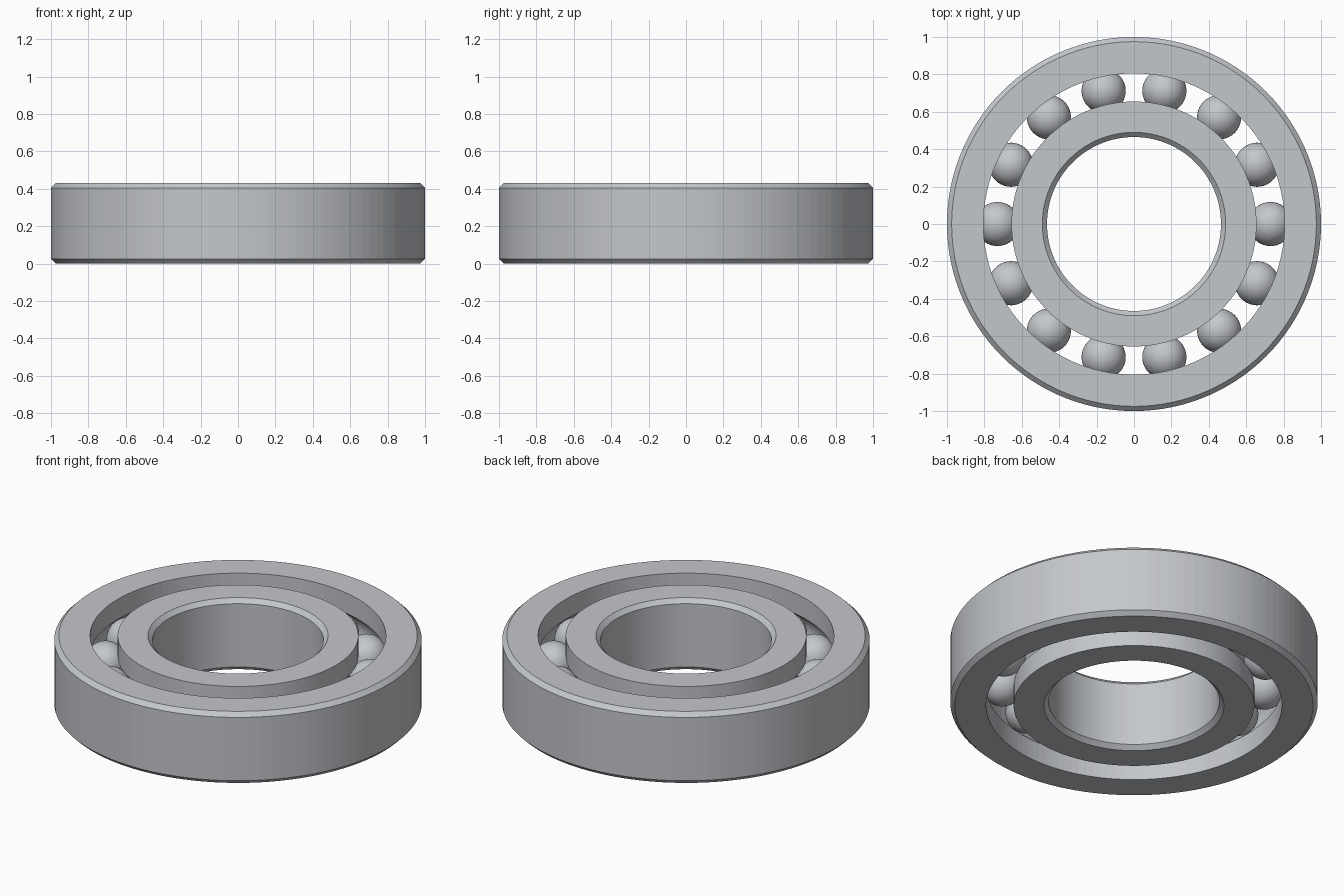
import bpy
import bmesh
import math

if "Cube" in bpy.data.objects:
    bpy.data.objects.remove(bpy.data.objects["Cube"], do_unlink=True)

HEIGHT = 0.43
MID = HEIGHT / 2
CHAMFER = 0.025
PITCH = 0.73        # radius of the ball circle
BALL = 0.118
GROOVE = 0.12
BALLS = 14
SEGMENTS = 120

steel = bpy.data.materials.new("brushed steel")
steel.use_nodes = True
colour = (0.55, 0.57, 0.60, 1)
steel.diffuse_color = colour
steel.node_tree.nodes["Principled BSDF"].inputs["Base Color"].default_value = colour


def finish(bm, name):
    bmesh.ops.recalc_face_normals(bm, faces=bm.faces)
    mesh = bpy.data.meshes.new(name)
    bm.to_mesh(mesh)
    bm.free()
    mesh.materials.append(steel)
    obj = bpy.data.objects.new(name, mesh)
    bpy.context.collection.objects.link(obj)
    return obj


def race(name, plain, grooved):
    """Ring with a chamfered plain wall and a ball groove in the other wall."""
    side = 1 if grooved > plain else -1
    c = CHAMFER * side
    profile = [(plain + c, 0), (plain, CHAMFER),
               (plain, HEIGHT - CHAMFER), (plain + c, HEIGHT), (grooved, HEIGHT)]
    # Arc of the groove, from the top lip to the bottom lip
    half = math.acos(abs(PITCH - grooved) / GROOVE)
    steps = 12
    for i in range(steps + 1):
        a = half - 2 * half * i / steps
        profile.append((PITCH - side * GROOVE * math.cos(a), MID + GROOVE * math.sin(a)))
    profile.append((grooved, 0))

    # Revolve the closed profile
    bm = bmesh.new()
    rings = []
    for s in range(SEGMENTS):
        a = math.tau * s / SEGMENTS
        rings.append([bm.verts.new((r * math.cos(a), r * math.sin(a), z)) for r, z in profile])
    n = len(profile)
    for s in range(SEGMENTS):
        p, q = rings[s], rings[(s + 1) % SEGMENTS]
        for i in range(n):
            j = (i + 1) % n
            bm.faces.new((p[i], q[i], q[j], p[j]))
    return finish(bm, name)


race("outer_race", 1.0, 0.805)
race("inner_race", 0.465, 0.655)

# Balls evenly spaced around the pitch circle
for k in range(BALLS):
    bm = bmesh.new()
    bmesh.ops.create_uvsphere(bm, u_segments=40, v_segments=24, radius=BALL)
    for f in bm.faces:
        f.smooth = True
    ball = finish(bm, f"ball_{k + 1}")
    a = math.tau * k / BALLS
    ball.location = (PITCH * math.cos(a), PITCH * math.sin(a), MID)
